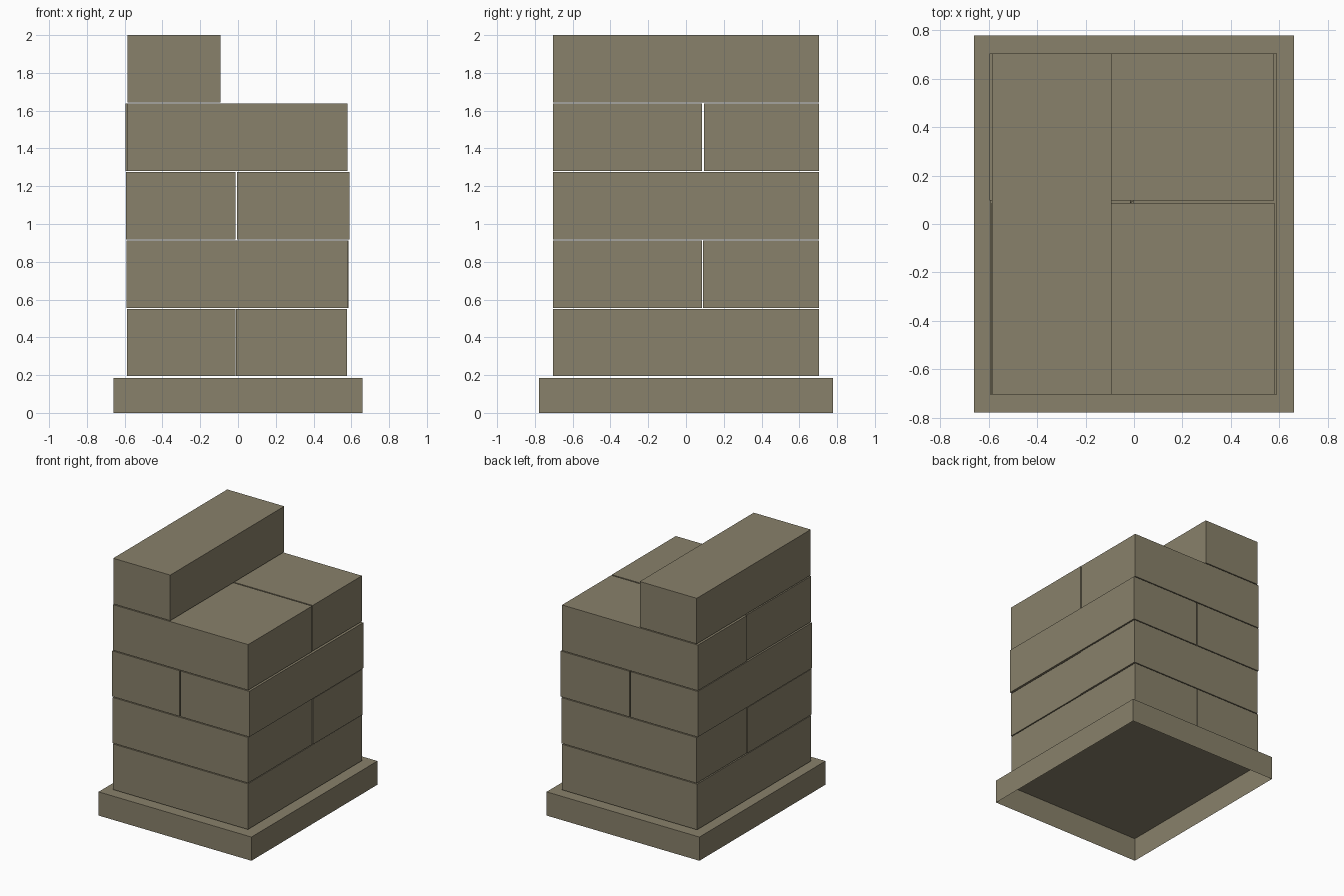
import bpy
import bmesh
from mathutils import Vector

cube = bpy.data.objects.get("Cube")
if cube:
    bpy.data.objects.remove(cube, do_unlink=True)

# One stone colour for everything
stone = bpy.data.materials.new("grey_brown_stone")
stone.use_nodes = True
stone.diffuse_color = (0.25, 0.22, 0.145, 1)
bsdf = stone.node_tree.nodes["Principled BSDF"]
bsdf.inputs["Base Color"].default_value = stone.diffuse_color
bsdf.inputs["Roughness"].default_value = 0.9


def block(name, x, y, z, open_bottom=False):
    """Flat-sided block spanning the given (low, high) ranges."""
    bm = bmesh.new()
    bmesh.ops.create_cube(bm, size=1)
    for v in bm.verts:
        v.co = Vector([r[0] if c < 0 else r[1] for c, r in zip(v.co, (x, y, z))])
    bm.normal_update()
    if open_bottom:
        down = [f for f in bm.faces if f.normal.z < -0.5]
        bmesh.ops.delete(bm, geom=down, context='FACES_ONLY')
    mesh = bpy.data.meshes.new(name)
    bm.to_mesh(mesh)
    bm.free()
    mesh.materials.append(stone)
    obj = bpy.data.objects.new(name, mesh)
    bpy.context.collection.objects.link(obj)
    return obj


# Hollow base plinth, open underneath
block("base_plinth", (-0.66, 0.66), (-0.777, 0.777), (0, 0.185), open_bottom=True)

# Brick courses from the ground up: name, x range, y range
DEPTH = (-0.703, 0.703)
courses = [
    [("right_brick", (-0.588, -0.012), DEPTH), ("left_brick", (-0.011, 0.578), DEPTH)],
    [("front_brick", (-0.59, 0.58), (-0.703, 0.086)), ("back_brick", (-0.585, 0.585), (0.09, 0.703))],
    [("right_brick", (-0.594, -0.014), DEPTH), ("left_brick", (-0.004, 0.59), DEPTH)],
    [("front_brick", (-0.588, 0.58), (-0.703, 0.086)), ("back_brick", (-0.595, 0.578), (0.096, 0.703))],
    [("right_brick", (-0.585, -0.093), DEPTH)],
]
HEIGHT, PITCH, BOTTOM = 0.356, 0.3625, 0.194
for i, bricks in enumerate(courses):
    low = BOTTOM + i * PITCH
    for name, x, y in bricks:
        block(f"course_{i + 1}_{name}", x, y, (low, low + HEIGHT))
